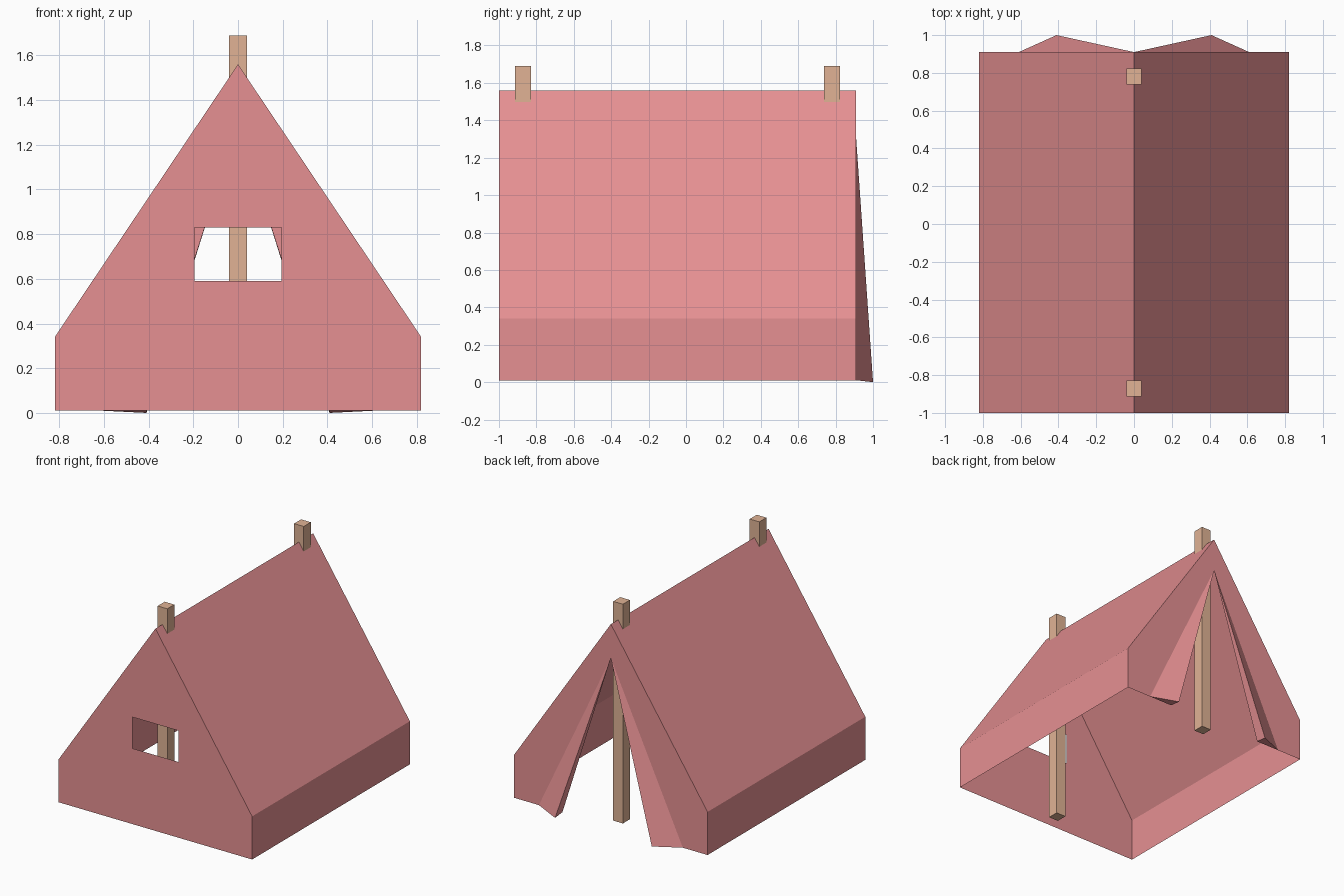
import bpy, bmesh

if "Cube" in bpy.data.objects:
    bpy.data.objects.remove(bpy.data.objects["Cube"])

FRONT, BACK, TIP = -1.0, 0.91, 1.0
WIDE, BASE, EAVE, RIDGE, SLIT = 0.82, 0.01, 0.34, 1.56, 1.30


def material(name, color):
    m = bpy.data.materials.new(name)
    m.diffuse_color = color
    m.use_nodes = True
    m.node_tree.nodes["Principled BSDF"].inputs["Base Color"].default_value = m.diffuse_color
    return m


canvas = material("canvas", (0.79, 0.28, 0.29, 1))
wood = material("wood", (0.75, 0.45, 0.30, 1))


def sheet(name, faces, mat, solid=False):
    """Build the right half from face outlines and mirror it across x."""
    bm = bmesh.new()
    for outline in faces:
        bm.faces.new([bm.verts.new(p) for p in outline])
    bmesh.ops.remove_doubles(bm, verts=bm.verts, dist=0.0001)
    if solid:
        bmesh.ops.recalc_face_normals(bm, faces=bm.faces)
    me = bpy.data.meshes.new(name)
    bm.to_mesh(me)
    bm.free()
    me.materials.append(mat)
    ob = bpy.data.objects.new(name, me)
    bpy.context.collection.objects.link(ob)
    mod = ob.modifiers.new("mirror", 'MIRROR')
    mod.merge_threshold = 0.0005
    return ob


def at_y(y, outline):
    return [(x, y, z) for x, z in outline]


# Tent shell: wall, roof, front with window, back with opening
wall = [(WIDE, FRONT, BASE), (WIDE, BACK, BASE), (WIDE, BACK, EAVE), (WIDE, FRONT, EAVE)]
roof = [(WIDE, FRONT, EAVE), (WIDE, BACK, EAVE), (0, BACK, RIDGE), (0, FRONT, RIDGE)]
front = at_y(FRONT, [(0, BASE), (WIDE, BASE), (WIDE, EAVE), (0, RIDGE),
                     (0, 0.83), (0.195, 0.83), (0.195, 0.59), (0, 0.59)])
back = at_y(BACK, [(WIDE, BASE), (0.61, BASE), (0, SLIT), (0, RIDGE), (WIDE, EAVE)])
sheet("tent_canvas", [wall, roof, front, back], canvas)

# Door flaps: folded wedges hanging from the top of the slit
top, hinge = (0, BACK, SLIT), (0.61, BACK, BASE)
tip, fold = (0.41, TIP, 0), (0.41, BACK, BASE)
sheet("door_flaps", [(top, hinge, tip), (top, tip, fold),
                     (top, fold, hinge), (hinge, fold, tip)], canvas, solid=True)

# Poles poking through the ridge
for name, y in (("front_pole", -0.872), ("back_pole", 0.78)):
    bpy.ops.mesh.primitive_cube_add(size=1, location=(0, y, 0.85))
    pole = bpy.context.object
    pole.name = name
    pole.scale = (0.082, 0.085, 1.68)
    pole.data.materials.append(wood)
